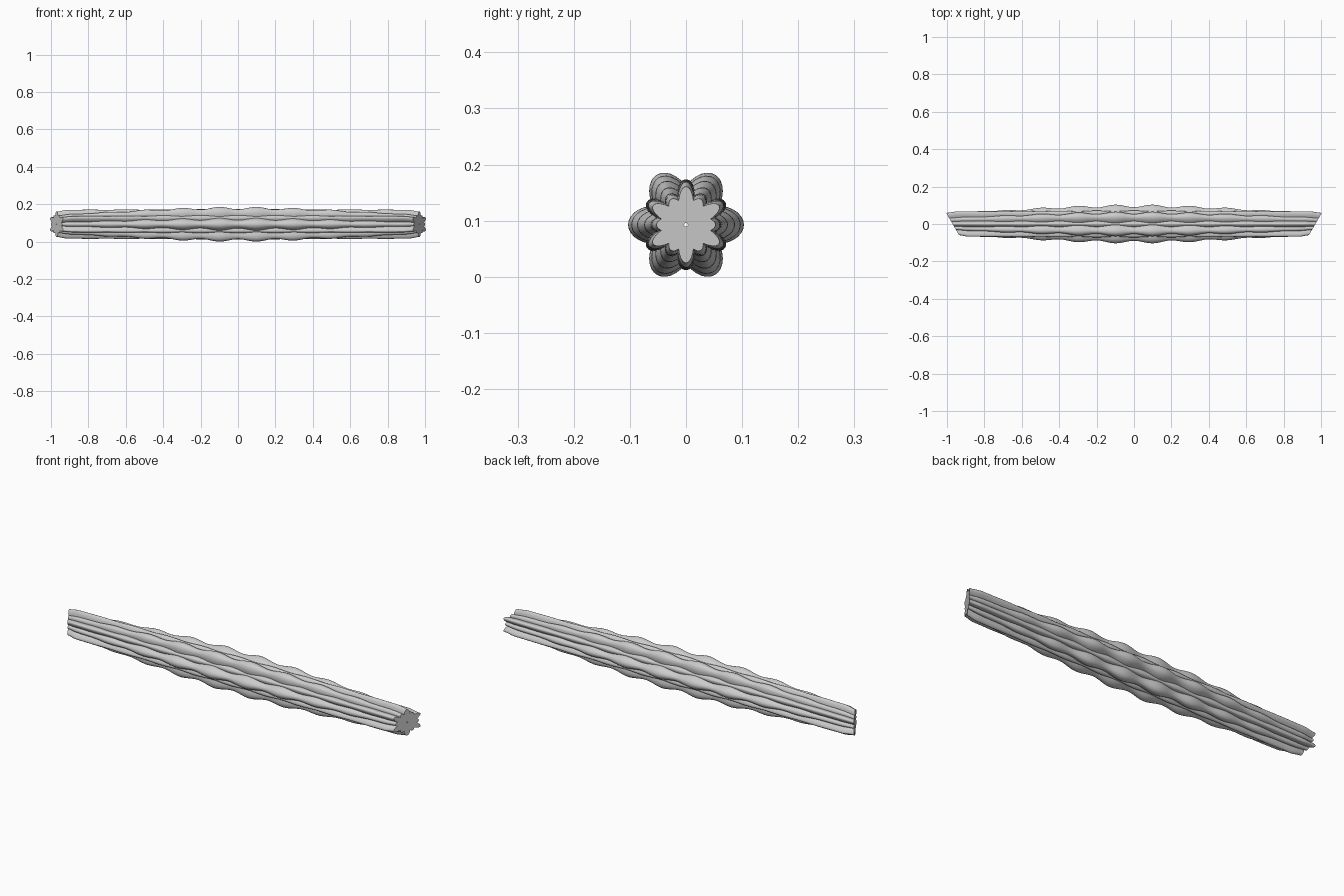
import bpy, bmesh
from math import pi, sin, cos, tan, radians, exp

if "Cube" in bpy.data.objects:
    bpy.data.objects.remove(bpy.data.objects["Cube"])

LENGTH = 0.97          # half length on the axis
MITRE = tan(radians(30))
RINGS, SIDES = 160, 28


def ramp(v, lo, hi):
    t = min(max((v - lo) / (hi - lo), 0), 1)
    return t * t * (3 - 2 * t)


# outer radius and half width of the six swelling strands
def major(x):
    env = max(cos(pi * x / 2), 0) ** 1.3
    wave = 0.5 + 0.5 * cos(2 * pi * (x - 0.1) / 0.2)
    tip = ramp(abs(x), 0.91, LENGTH)
    outer = 0.057 + env * (0.033 + 0.014 * wave) - 0.005 * tip
    width = 0.015 + env * (0.010 + 0.010 * wave) - 0.002 * tip
    return outer, width


# outer radius and half width of the six slim strands between them
def minor(x):
    env = max(cos(pi * x / 2), 0) ** 1.3
    wave = 0.5 - 0.5 * cos(2 * pi * (x - 0.1) / 0.2)
    tip = ramp(abs(x), 0.91, LENGTH)
    outer = 0.077 + env * 0.004 * wave - 0.009 * tip
    width = 0.0155 + env * 0.006 * wave - 0.002 * tip
    return outer, width


# one strand: elliptical rings lofted along x, ends sheared to the mitre plane
def strand(name, angle, size, z0):
    bm = bmesh.new()
    rings = []
    for i in range(RINGS + 1):
        x = LENGTH * (2 * i / RINGS - 1)
        outer, width = size(x)
        inner = 0.003
        c, a = (outer + inner) / 2, (outer - inner) / 2
        shear = min(max((abs(x) - 0.8) / (LENGTH - 0.8), 0), 1) * MITRE
        ring = []
        for k in range(SIDES):
            t = 2 * pi * k / SIDES
            r, s = c + a * cos(t), width * sin(t)
            y = r * cos(angle) - s * sin(angle)
            z = r * sin(angle) + s * cos(angle)
            dx = shear * y * (1 if x > 0 else -1)
            ring.append(bm.verts.new((x + dx, y, z + z0)))
        rings.append(ring)
    for p, q in zip(rings, rings[1:]):
        for k in range(SIDES):
            j = (k + 1) % SIDES
            bm.faces.new((p[k], p[j], q[j], q[k]))
    bm.faces.new(rings[0])
    bm.faces.new(rings[-1])
    bmesh.ops.recalc_face_normals(bm, faces=bm.faces)
    mesh = bpy.data.meshes.new(name)
    bm.to_mesh(mesh)
    bm.free()
    obj = bpy.data.objects.new(name, mesh)
    bpy.context.collection.objects.link(obj)
    return obj


parts = []
for n in range(6):
    parts.append(strand(f"swelling_strand_{n + 1}", radians(60 * n), major, 0))
    parts.append(strand(f"slim_strand_{n + 1}", radians(60 * n + 30), minor, 0))

# rest the bar on the ground and smooth it
low = min(v.co.z for o in parts for v in o.data.vertices)
for o in parts:
    o.location.z = -low
    o.select_set(True)
bpy.context.view_layer.objects.active = parts[0]
bpy.ops.object.shade_smooth_by_angle(angle=radians(35))
